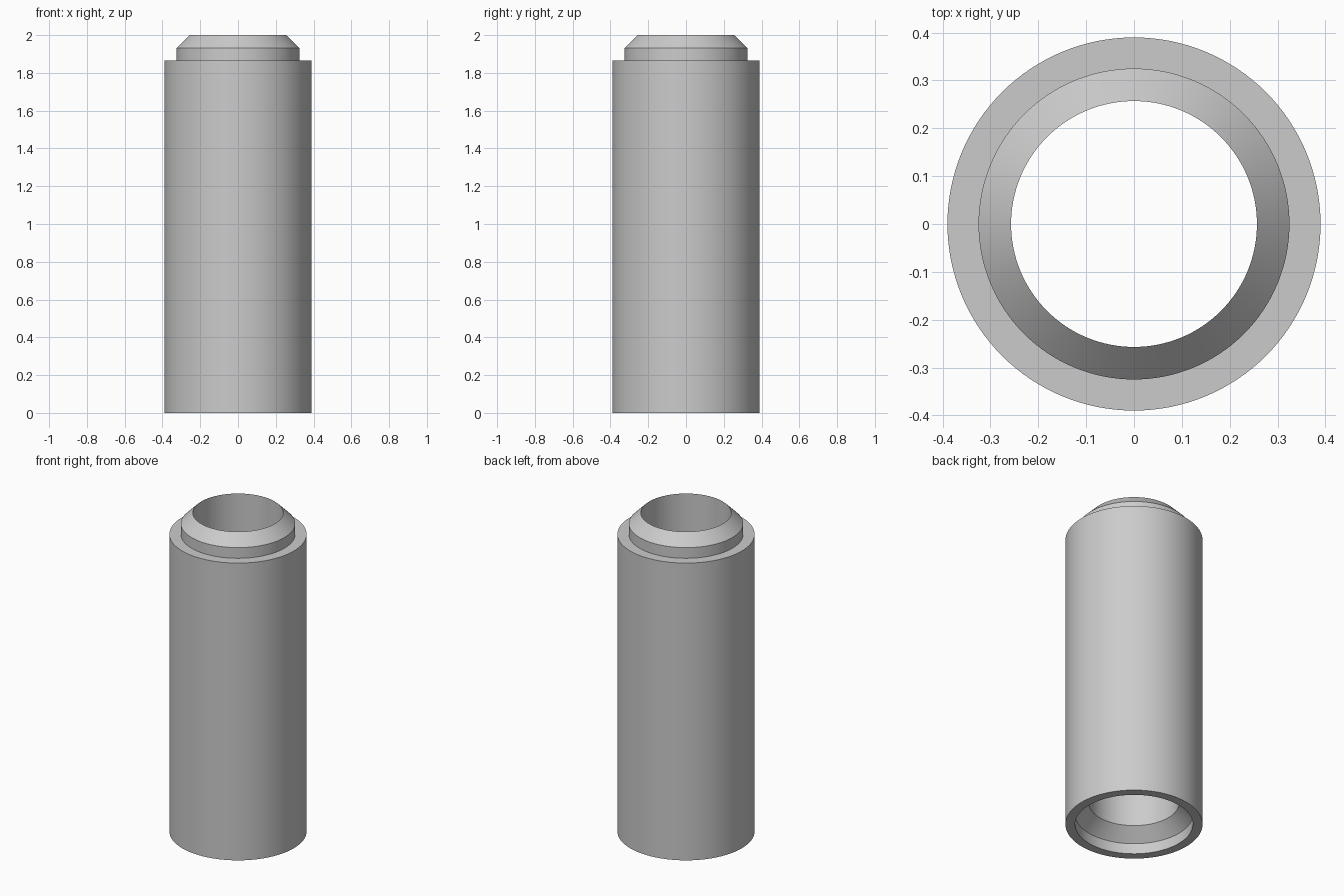
import bpy
import bmesh
import math

cube = bpy.data.objects.get("Cube")
if cube:
    bpy.data.objects.remove(cube, do_unlink=True)

SEGMENTS = 128
OUTER, SPIGOT, SOCKET, BORE = 0.39, 0.325, 0.335, 0.257

# Closed (radius, height) section: outer wall, chamfered spigot, bore, socket
PROFILE = [
    (OUTER, 0), (OUTER, 1.865),
    (SPIGOT, 1.865), (SPIGOT, 1.932), (BORE, 2),
    (BORE, 0.14), (SOCKET, 0.066), (SOCKET, 0),
]


def make_material(name, colour):
    mat = bpy.data.materials.new(name)
    mat.use_nodes = True
    mat.diffuse_color = colour
    mat.node_tree.nodes["Principled BSDF"].inputs["Base Color"].default_value = colour
    return mat


def lathe(name, profile, mat):
    """Revolve a closed section around z."""
    bm = bmesh.new()
    verts = [bm.verts.new((r, 0, z)) for r, z in profile]
    edges = [bm.edges.new((v, verts[i - 1])) for i, v in enumerate(verts)]
    bmesh.ops.spin(bm, geom=verts + edges, cent=(0, 0, 0), axis=(0, 0, 1),
                   angle=math.tau, steps=SEGMENTS, use_merge=True)
    bmesh.ops.remove_doubles(bm, verts=bm.verts, dist=0.0001)
    bmesh.ops.recalc_face_normals(bm, faces=bm.faces)
    mesh = bpy.data.meshes.new(name)
    bm.to_mesh(mesh)
    bm.free()
    mesh.materials.append(mat)
    obj = bpy.data.objects.new(name, mesh)
    bpy.context.collection.objects.link(obj)
    return obj


# Hollow pipe section with a spigot on top and a matching socket below
pipe = lathe("pipe_section", PROFILE, make_material("light_grey", (0.6, 0.6, 0.6, 1)))

bpy.ops.object.select_all(action="DESELECT")
pipe.select_set(True)
bpy.context.view_layer.objects.active = pipe
bpy.ops.object.shade_smooth_by_angle(angle=math.radians(30))
